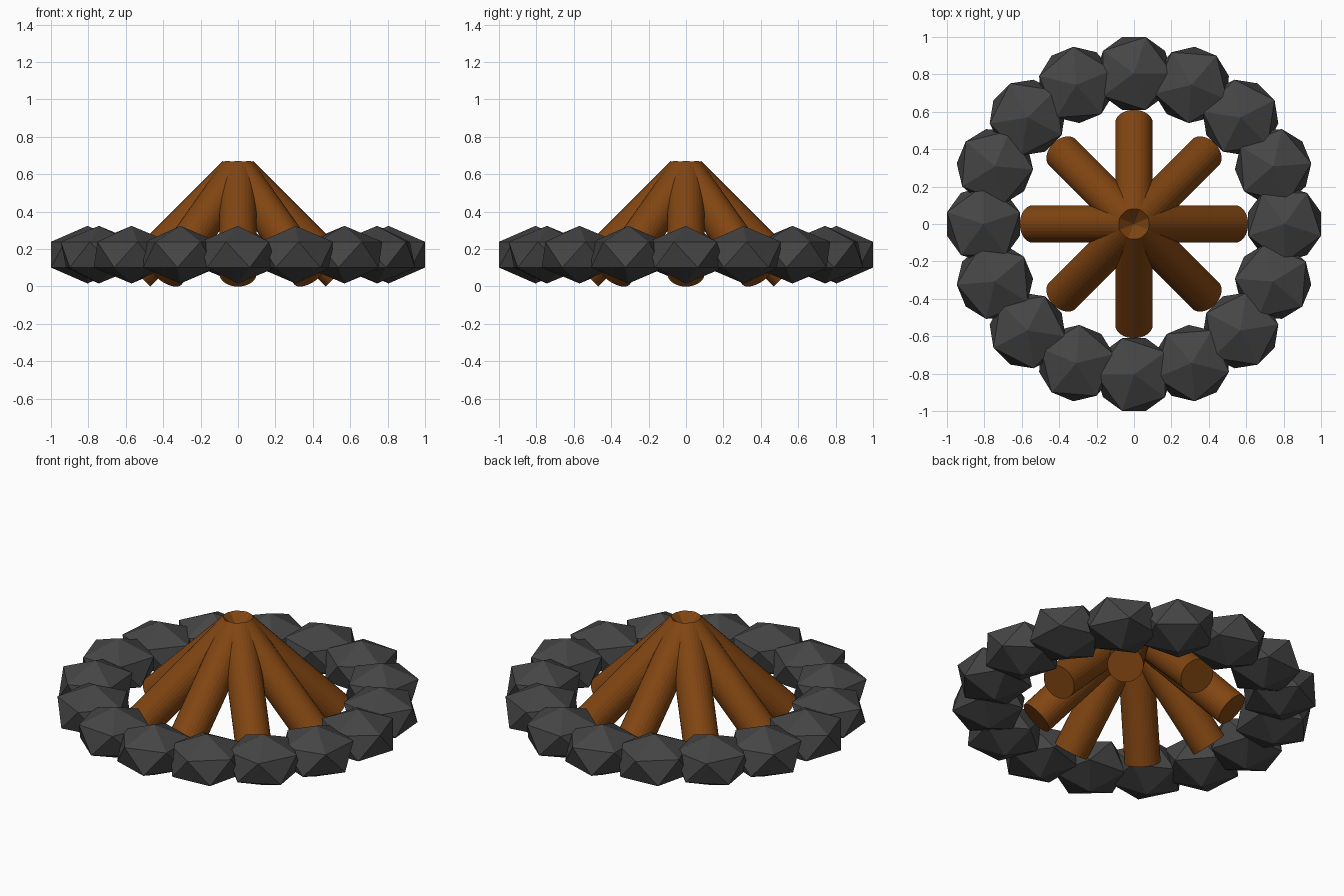
import bpy
from math import cos, sin, pi, radians

if "Cube" in bpy.data.objects:
    bpy.data.objects.remove(bpy.data.objects["Cube"])


def material(name, rgb):
    m = bpy.data.materials.new(name)
    m.diffuse_color = (*rgb, 1)
    m.use_nodes = True
    m.node_tree.nodes["Principled BSDF"].inputs["Base Color"].default_value = m.diffuse_color
    return m


STONE = material("stone_grey", (0.06, 0.06, 0.06))
WOOD = material("wood_brown", (0.22, 0.06, 0.006))

# Ring of squashed icosahedron stones, each turned to face outward
STONES = 16
for i in range(STONES):
    a = 2 * pi * i / STONES
    bpy.ops.mesh.primitive_ico_sphere_add(
        subdivisions=1, radius=1,
        location=(0.805 * cos(a), 0.805 * sin(a), 0.17),
        rotation=(0, 0, a - pi / 2))
    stone = bpy.context.object
    stone.name = f"ring_stone_{i + 1}"
    stone.scale = (0.229, 0.229, 0.154)
    stone.data.materials.append(STONE)

# Logs leaning at 45 degrees to meet at the centre
LOGS = 8
LOG_RADIUS = 0.1
foot_r, foot_z = 0.54, 0.07
tip_r, tip_z = 0.01, 0.60
length = ((foot_r - tip_r) ** 2 + (tip_z - foot_z) ** 2) ** 0.5
mid_r, mid_z = (foot_r + tip_r) / 2, (foot_z + tip_z) / 2
for i in range(LOGS):
    a = 2 * pi * i / LOGS
    bpy.ops.mesh.primitive_cylinder_add(
        vertices=32, radius=LOG_RADIUS, depth=length,
        location=(mid_r * cos(a), mid_r * sin(a), mid_z),
        rotation=(0, radians(-45), a))
    log = bpy.context.object
    log.name = f"leaning_log_{i + 1}"
    log.data.materials.append(WOOD)
